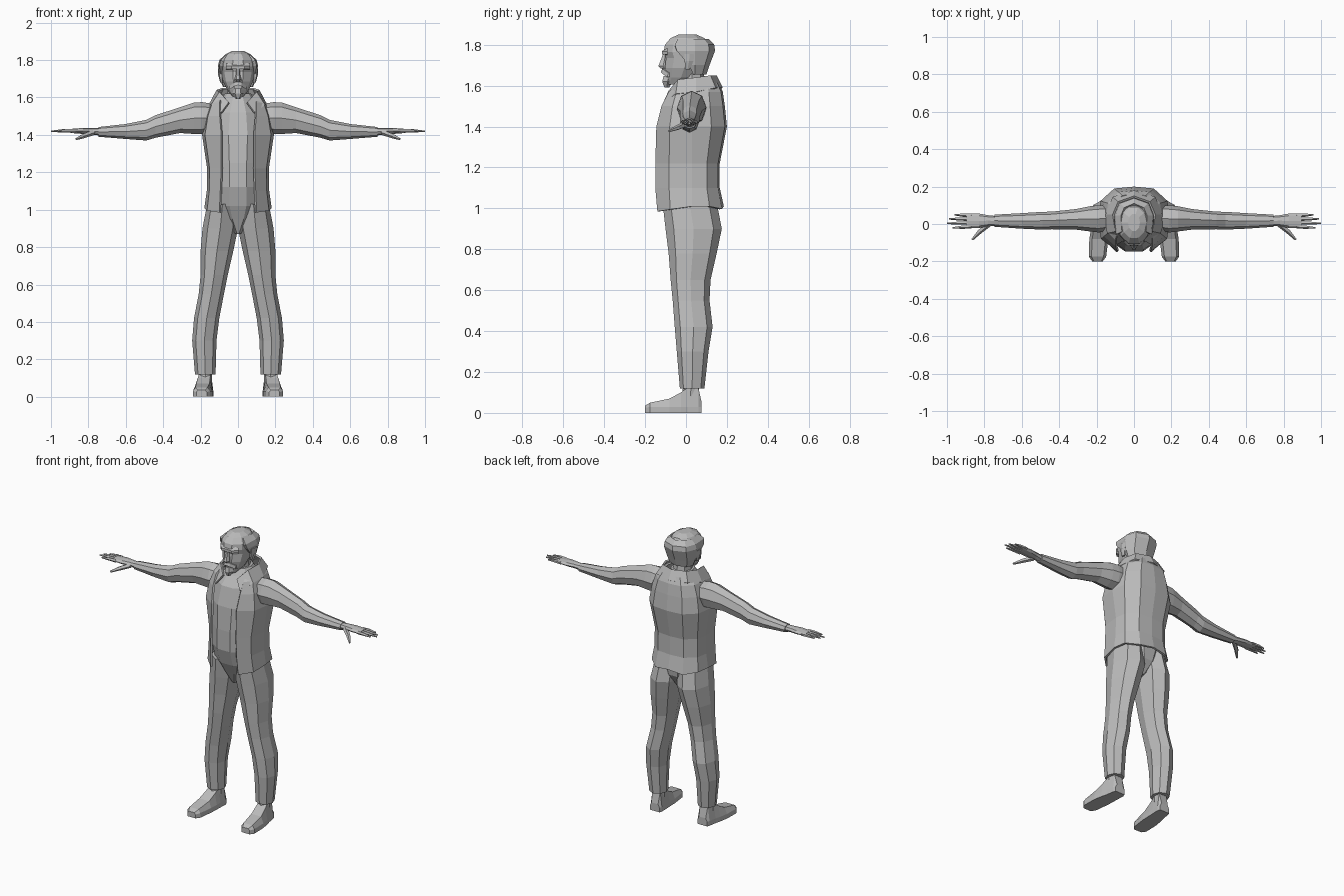
import bpy, bmesh, math
from mathutils import Vector

grey = bpy.data.materials.new("plain grey")
grey.diffuse_color = (0.5, 0.5, 0.5, 1)


def loft(name, rings, closed=True, mirror=False, thick=0.0):
    """Skin a list of equal-length point rings; closed rings get end caps."""
    bm = bmesh.new()
    rows = [[bm.verts.new(p) for p in r] for r in rings]
    n = len(rows[0])
    for a, b in zip(rows, rows[1:]):
        for i in range(n if closed else n - 1):
            j = (i + 1) % n
            bm.faces.new((a[i], a[j], b[j], b[i]))
    if closed:
        bm.faces.new(rows[0])
        bm.faces.new(rows[-1])
    bmesh.ops.recalc_face_normals(bm, faces=bm.faces[:])
    if not closed:
        # open shells: make the average normal point away from the middle
        mid = sum((v.co for v in bm.verts), Vector()) / len(bm.verts)
        if sum(f.normal.dot(f.calc_center_median() - mid) for f in bm.faces) < 0:
            bmesh.ops.reverse_faces(bm, faces=bm.faces[:])
    me = bpy.data.meshes.new(name)
    bm.to_mesh(me)
    bm.free()
    me.materials.append(grey)
    ob = bpy.data.objects.new(name, me)
    bpy.context.collection.objects.link(ob)
    if thick:
        m = ob.modifiers.new("thickness", 'SOLIDIFY')
        m.thickness = thick
        m.offset = -1
    if mirror:
        m = ob.modifiers.new("mirror", 'MIRROR')
        m.use_mirror_merge = False
    return ob


def oval(a0, a1, b0, b1, n=8):
    """Ring of (a, b) pairs filling a rectangle of limits."""
    out = []
    for i in range(n):
        t = 2 * math.pi * i / n
        out.append(((a0 + a1) / 2 + (a1 - a0) / 2 * math.cos(t),
                    (b0 + b1) / 2 + (b1 - b0) / 2 * math.sin(t)))
    return out


def upright(name, levels, n=8, mirror=False):
    """Loft through rows of (z, x0, x1, y0, y1)."""
    return loft(name, [[(x, y, z) for x, y in oval(x0, x1, y0, y1, n)]
                       for z, x0, x1, y0, y1 in levels], mirror=mirror)


def sideways(name, levels, n=8):
    """Mirrored loft through rows of (x, y0, y1, z0, z1)."""
    return loft(name, [[(x, y, z) for y, z in oval(y0, y1, z0, z1, n)]
                       for x, y0, y1, z0, z1 in levels], mirror=True)


def both(half):
    """Extend a half strip (front edge to back centre) to the other side."""
    return half + [(-x, y, z) for x, y, z in half[-2::-1]]


def finger(name, path, n=5):
    """Mirrored tube through (point, radius) pairs."""
    d = (Vector(path[-1][0]) - Vector(path[0][0])).normalized()
    u = d.cross(Vector((0, 0, 1))).normalized()
    w = u.cross(d)
    rings = [[Vector(p) + u * r * math.cos(2 * math.pi * i / n)
              + w * r * math.sin(2 * math.pi * i / n) for i in range(n)]
             for p, r in path]
    return loft(name, rings, mirror=True)


# Shirt and hips, narrowing to the crotch
upright("shirt", [(z, -w, w, a, b) for z, w, a, b in [
    (0.87, .015, -.05, .09), (0.95, .10, -.09, .14), (1.02, .145, -.125, .15),
    (1.12, .15, -.155, .14), (1.25, .15, -.155, .14), (1.40, .165, -.145, .17),
    (1.52, .14, -.115, .16), (1.58, .10, -.07, .14), (1.62, .07, -.045, .11)]], 10)

# Open waistcoat: z, front y, front edge x, half width, back y
vest = []
for z, f, e, w, b in [(0.985, -.14, .10, .18, .185), (1.10, -.15, .095, .167, .165),
                      (1.22, -.15, .09, .165, .165), (1.40, -.145, .09, .192, .20),
                      (1.50, -.12, .098, .175, .19), (1.57, -.085, .10, .15, .18),
                      (1.615, -.03, .085, .115, .16)]:
    lift = .025 if z < 1 else 0
    vest.append(both([(e, f, z), (w * .92, f * .55, z + lift * .4), (w, .03, z + lift),
                      (w * .93, b * .62, z + lift), (w * .55, b * .95, z + lift * .5),
                      (0, b, z + lift)]))
loft("waistcoat", vest, closed=False, thick=.012)

# Turned-up collar
loft("collar", [both([(.09, -.11, 1.52), (.145, -.05, 1.56), (.152, .05, 1.57),
                      (.115, .145, 1.59), (0, .18, 1.59)]),
                both([(.05, -.085, 1.575), (.10, -.04, 1.63), (.115, .05, 1.64),
                      (.085, .12, 1.65), (0, .15, 1.65)])], closed=False, thick=.012)

# Trouser legs
upright("trouser_leg", [
    (0.12, .12, .23, -.03, .09), (0.30, .115, .245, -.045, .11),
    (0.42, .10, .235, -.055, .13), (0.55, .075, .21, -.065, .115),
    (0.65, .055, .20, -.075, .12), (0.78, .025, .20, -.085, .15),
    (0.90, .0, .19, -.10, .175), (1.03, .0, .165, -.115, .15)], mirror=True)

# Shoes: y, centre x, half width, top height
loft("shoe", [[(c - h, y, 0), (c + h, y, 0), (c + h, y, min(.03, t * .7)),
               (c + h * .7, y, t), (c - h * .7, y, t), (c - h, y, min(.03, t * .7))]
              for y, c, h, t in [(-.20, .195, .028, .035), (-.175, .195, .046, .05),
                                 (-.08, .188, .051, .07), (-.025, .182, .047, .10),
                                 (.01, .177, .043, .125), (.06, .172, .04, .125),
                                 (.077, .172, .034, .05)]], mirror=True)
upright("ankle", [(.08, .138, .212, -.02, .065), (.17, .14, .21, -.01, .06)], mirror=True)

# Sleeved arms
sideways("arm", [
    (.13, -.035, .10, 1.42, 1.565), (.19, -.045, .10, 1.405, 1.575),
    (.235, -.04, .095, 1.405, 1.573), (.31, -.03, .08, 1.41, 1.548),
    (.44, -.028, .066, 1.385, 1.505), (.49, -.03, .065, 1.37, 1.48),
    (.60, -.025, .058, 1.378, 1.458), (.745, -.015, .05, 1.39, 1.442)])

# Hands
sideways("palm", [(.73, -.008, .042, 1.395, 1.437), (.78, -.012, .047, 1.402, 1.437),
                  (.83, -.022, .056, 1.405, 1.437), (.895, -.022, .056, 1.41, 1.432)])
for k, (y, tip, yt) in enumerate([(-.013, .97, -.02), (.007, 1.0, .004),
                                  (.027, .99, .028), (.046, .96, .05)]):
    finger("finger_%d" % (k + 1), [((.87, y, 1.421), .011),
                                   (((.87 + tip) / 2, (y + yt) / 2, 1.422), .0095),
                                   ((tip, yt, 1.419), .004)])
finger("thumb", [((.775, 0, 1.413), .015), ((.825, -.04, 1.395), .013),
                 ((.865, -.083, 1.378), .006)])

# Neck and head
upright("neck", [(1.56, -.06, .06, -.035, .10), (1.68, -.055, .055, -.03, .085)])
upright("head", [(z, -w, w, a, b) for z, w, a, b in [
    (1.605, .028, -.095, -.03), (1.64, .058, -.103, .055), (1.685, .08, -.108, .09),
    (1.735, .09, -.103, .115), (1.765, .092, -.115, .12), (1.80, .09, -.108, .115),
    (1.832, .066, -.08, .095), (1.849, .032, -.04, .055)]], 10)

# Hair band round the sides and back: z, half width, front edge y, back y
loft("hair", [both([(w * .93, f, z), (w, .045, z), (w * .75, b * .8, z), (0, b, z)])
              for z, w, f, b in [(1.655, .08, .035, .10), (1.70, .097, .015, .115),
                                 (1.77, .107, -.045, .142), (1.80, .10, -.055, .138),
                                 (1.828, .07, -.04, .11)]], closed=False, thick=.018)

# Ears
upright("ear", [(1.68, .08, .095, -.005, .02), (1.72, .08, .106, -.01, .04),
                (1.755, .085, .108, -.01, .045)], 6, mirror=True)

# Brow, nose, moustache and beard
loft("brow", [[(x, -.09, 1.75), (x, y, 1.752), (x, y, 1.768), (x, -.09, 1.785)]
              for x, y in [(-.065, -.09), (-.035, -.118), (0, -.113),
                           (.035, -.118), (.065, -.09)]])
upright("nose", [(1.683, -.017, .017, -.125, -.085), (1.695, -.019, .019, -.139, -.085),
                 (1.72, -.012, .012, -.128, -.085), (1.757, -.008, .008, -.113, -.085)], 6)
loft("moustache", [[(x, -.08, z - .01), (x, y, z - .01), (x, y + .006, z + .01),
                    (x, -.08, z + .01)]
                   for x, y, z in [(-.045, -.092, 1.652), (-.02, -.118, 1.67),
                                   (0, -.122, 1.676), (.02, -.118, 1.67),
                                   (.045, -.092, 1.652)]])
upright("goatee", [(1.592, -.012, .012, -.108, -.08), (1.62, -.03, .03, -.12, -.06),
                   (1.648, -.024, .024, -.113, -.06)], 6)
